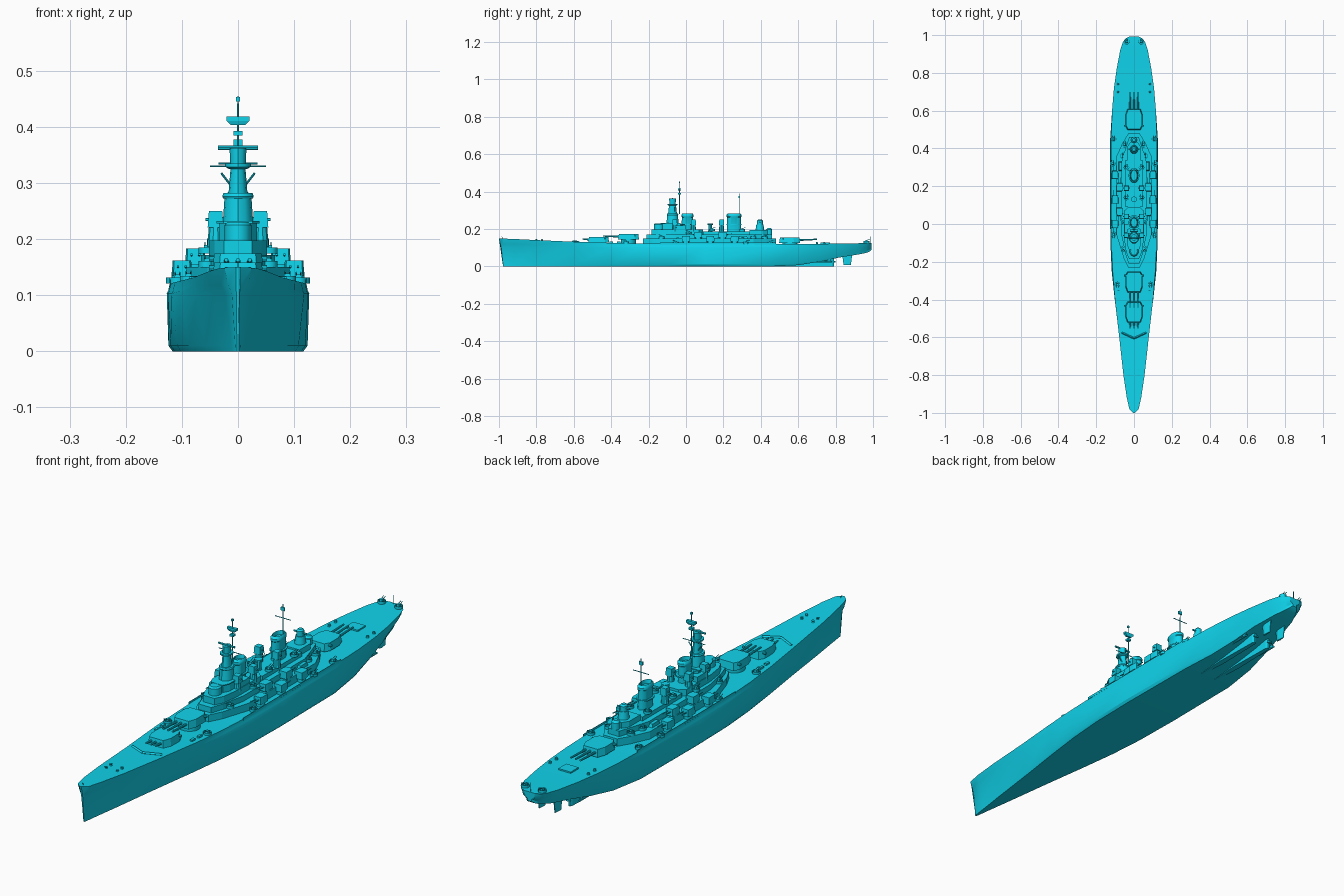
import bpy, bmesh, math
from mathutils import Vector, Matrix

# Single teal finish
teal = bpy.data.materials.new("teal_paint")
teal.diffuse_color = (.005, .66, .84, 1)


def finish(name, bm, smooth=None):
    bmesh.ops.recalc_face_normals(bm, faces=bm.faces)
    me = bpy.data.meshes.new(name)
    bm.to_mesh(me)
    bm.free()
    me.materials.append(teal)
    ob = bpy.data.objects.new(name, me)
    bpy.context.collection.objects.link(ob)
    if smooth:
        bpy.ops.object.select_all(action='DESELECT')
        ob.select_set(True)
        bpy.context.view_layer.objects.active = ob
        bpy.ops.object.shade_smooth_by_angle(angle=math.radians(smooth))
    return ob


def prism(name, half, z0, z1, x=0, y=0, top=1.0, flip=1):
    """Symmetric plan outline given as (half width, y), extruded with taper."""
    plan = [(w, v * flip) for w, v in half] + [(-w, v * flip) for w, v in reversed(half)]
    bm = bmesh.new()
    lo = [bm.verts.new((x + a, y + b, z0)) for a, b in plan]
    hi = [bm.verts.new((x + a * top, y + b * top, z1)) for a, b in plan]
    n = len(plan)
    bm.faces.new(lo)
    bm.faces.new(hi)
    for i in range(n):
        bm.faces.new((lo[i], lo[(i + 1) % n], hi[(i + 1) % n], hi[i]))
    return finish(name, bm)


def box(name, x, y, z0, z1, w, l, top=1.0):
    return prism(name, [(w / 2, -l / 2), (w / 2, l / 2)], z0, z1, x, y, top)


def lathe(name, prof, x, y, z, sy=1.0, seg=16):
    bm = bmesh.new()
    rings = [[bm.verts.new((x + r * math.cos(a), y + sy * r * math.sin(a), z + h))
              for a in (2 * math.pi * i / seg for i in range(seg))] for r, h in prof]
    for a, b in zip(rings, rings[1:]):
        for i in range(seg):
            j = (i + 1) % seg
            bm.faces.new((a[i], a[j], b[j], b[i]))
    bm.faces.new(rings[0])
    bm.faces.new(rings[-1])
    return finish(name, bm, 35)


def rod(name, a, b, r, r2=None, seg=8):
    a, b = Vector(a), Vector(b)
    rot = (b - a).to_track_quat('Z', 'Y').to_matrix().to_4x4()
    bm = bmesh.new()
    bmesh.ops.create_cone(bm, cap_ends=True, segments=seg, radius1=r, radius2=r2 or r,
                          depth=(b - a).length, matrix=Matrix.Translation((a + b) / 2) @ rot)
    return finish(name, bm, 35)


# Hull stations: y, deck half width, deck z, half width at z .105, bilge half width, keel z
stations = [(-.978, .004, .150, .003, .002, 0), (-.97, .024, .149, .011, .005, 0),
            (-.92, .038, .147, .023, .012, 0), (-.8, .056, .141, .044, .030, 0),
            (-.6, .078, .132, .073, .058, 0), (-.4, .101, .126, .102, .088, 0),
            (-.25, .113, .123, .118, .108, 0), (-.1, .120, .121, .125, .120, 0),
            (.1, .122, .120, .127, .124, 0), (.45, .121, .120, .126, .121, 0),
            (.6, .116, .120, .116, .104, .007), (.72, .106, .121, .104, .085, .026),
            (.82, .092, .122, .089, .070, .048), (.92, .073, .124, .067, .048, .064),
            (.965, .058, .125, .049, .030, .073), (.982, .045, .125, .036, .020, .080),
            (.992, .025, .125, .020, .010, .088)]
bm = bmesh.new()
rings = []
for k, (y, wd, zd, wm, wb, zk) in enumerate(stations):
    zm = .108 if wm > wd else .118
    half = [(wb * .94, zk), (wb, zk + .01), (wm, .103), ((wd + wm) / 2, zm), (wd, zd)]
    pts = [(0, zk)] + half + [(0, zd)] + [(-w, z) for w, z in reversed(half)]
    rake = -.022 if k == 0 else (-.012 if k == 1 else 0)
    rings.append([bm.verts.new((w, y + rake * (z / .15) ** 2, z)) for w, z in pts])
for a, b in zip(rings, rings[1:]):
    for i in range(len(a)):
        j = (i + 1) % len(a)
        bm.faces.new((a[i], a[j], b[j], b[i]))
bm.faces.new(rings[0])
bm.faces.new(rings[-1])
finish("hull", bm, 30)

# Skegs, rudders and propeller shafts
for s in (1, -1):
    prism("skeg", [(.004, -.24), (.012, -.1), (.008, .09), (.003, .1)], 0, .055, s * .035, .69)
    prism("rudder", [(.002, -.028), (.006, -.01), (.002, .028)], .075, .008, s * .035, .862, .7)
    rod("propeller_shaft", (s * .07, .6, .025), (s * .07, .78, .025), .004)
    box("shaft_strut", s * .07, .765, .025, .06, .004, .015)
    lathe("propeller_hub", [(.012, 0), (.012, .006)], s * .035, .795, .022, .4, 10)

# Stepped deckhouses
prism("main_deckhouse", [(.03, -.23), (.055, -.18), (.092, -.06), (.092, .36), (.06, .43), (.03, .48)],
      .115, .150)
prism("upper_deckhouse", [(.028, -.21), (.045, -.16), (.066, -.06), (.066, .33), (.045, .40), (.025, .46)],
      .150, .172)
prism("bridge_deck", [(.025, -.185), (.042, -.15), (.052, -.08), (.052, .07), (.03, .09)], .172, .198)
prism("mid_deckhouse", [(.045, .09), (.045, .34)], .172, .188)
prism("aft_deckhouse", [(.035, .34), (.035, .41), (.018, .435)], .172, .195)


# Main gun turrets
def main_turret(y, z, flip, reach):
    lathe("barbette", [(.040, 0), (.040, z - .11)], 0, y, .11, seg=24)
    prism("main_turret", [(.034, -.055), (.046, -.022), (.046, .035), (.034, .057)],
          z, z + .030, 0, y, .92, flip)
    for x in (-.021, 0, .021):
        rod("main_gun", (x, y - flip * .045, z + .015), (x, y - flip * reach, z + .019), .005, .0036, 10)
    rod("rangefinder", (-.052, y + flip * .035, z + .021), (.052, y + flip * .035, z + .021), .005)


main_turret(-.468, .128, 1, .085)
main_turret(-.308, .144, 1, .135)
main_turret(.555, .126, -1, .145)


def gun_tub(x, y, z, r=.015, d=1):
    lathe("gun_tub", [(r, 0), (r, .011), (r * .88, .011), (r * .88, .003)], x, y, z, seg=12)
    box("gun_mount", x, y, z + .003, z + .016, r * .9, r * .9, .8)
    for o in (-.004, .004):
        rod("light_gun", (x + o, y, z + .014), (x + o, y + d * r * 1.2, z + .020), .0013, seg=6)


# Secondary turrets, gun tubs and deck fittings on both sides
for s in (1, -1):
    for x, y, z in ((.100, 0, .131), (.076, .065, .152), (.100, .13, .131), (.076, .195, .152), (.100, .26, .131)):
        d = -1 if y < .1 else 1
        lathe("secondary_base", [(.017, -.014), (.017, .003)], s * x, y, z, seg=14)
        prism("secondary_turret", [(.015, -.022), (.018, -.008), (.018, .022)], z + .003, z + .031,
              s * x, y, .92, -d)
        for o in (-.007, .007):
            rod("secondary_gun", (s * x + o, y, z + .018), (s * x + o, y + d * .05, z + .021), .0022, seg=6)
    for x, y, z, d in ((.108, .45, .121, 1), (.113, .32, .121, 1), (.108, -.055, .121, -1),
                       (.055, -.13, .150, -1), (.058, .36, .150, 1), (.04, .14, .190, 1),
                       (.04, .30, .188, 1), (.055, .015, .174, -1), (.038, .965, .126, 1),
                       (.088, -.32, .123, -1), (.05, .42, .15, 1)):
        gun_tub(s * x, y, z, .015, d)
    for y in (-.06, .04, .19):
        lathe("director_base", [(.015, 0), (.012, .035)], s * .040, y, .186, seg=10)
        box("side_director", s * .040, y, .221, .250, .028, .028, .85)
        rod("director_scope", (s * .040 - .018, y, .235), (s * .040 + .018, y, .235), .003, seg=6)
    for y in (.70, .74):
        lathe("deck_gun", [(.006, 0), (.004, .010)], s * .085, y, .120, seg=8)
    for y in (-.36, -.4):
        box("deck_locker", s * (.085 + .06 * (y + .3)), y, .12, .133, .01, .02)
    for y in (-.77, -.8):
        lathe("capstan", [(.006, 0), (.004, .005), (.006, .009)], s * .025, y, .138, seg=10)
    rod("breakwater", (0, -.605, .134), (s * .065, -.575, .132), .005, seg=4)
    box("ship_boat", s * .072, .305, .150, .163, .018, .05, .8)
    box("deck_edge_rail", s * .1205, .17, .118, .128, .002, .62)

# Conning tower and forward tower
lathe("conning_tower", [(.024, 0), (.024, .03), (.018, .036)], 0, -.145, .195, 1.1, 14)
prism("bridge", [(.022, -.125), (.034, -.10), (.034, -.03), (.022, -.02)], .198, .228)
prism("bridge_roof", [(.026, -.135), (.038, -.11), (.038, -.03)], .228, .232)
lathe("tower_lower", [(.027, 0), (.024, .045)], 0, -.072, .230, 1.2, 12)
lathe("tower_platform", [(.026, 0), (.028, .004), (.026, .010)], 0, -.072, .272, 1.1, 12)
lathe("tower_upper", [(.017, 0), (.013, .05)], 0, -.072, .280, 1.4, 12)
lathe("lookout_platform", [(.016, 0), (.023, .004), (.023, .010)], 0, -.072, .325, 1.2, 12)
lathe("fire_control_top", [(.014, 0), (.015, .028)], 0, -.072, .334, 1.2, 12)
rod("main_rangefinder", (-.036, -.072, .363), (.036, -.072, .363), .004)
rod("signal_yard", (-.050, -.05, .330), (.050, -.05, .330), .0016)
for s in (1, -1):
    rod("yard_brace", (s * .012, -.06, .295), (s * .03, -.06, .318), .002)
rod("foremast", (0, -.035, .28), (0, -.035, .455), .003, .0012)
prism("radar_antenna", [(.012, -.004), (.012, .004)], .403, .411, 0, -.035, 1.7)
box("radar_screen", 0, -.035, .411, .419, .041, .012)
box("small_antenna", 0, -.035, .385, .393, .016, .016)
box("mast_light", 0, -.035, .445, .453, .007, .007)
prism("bridge_wing", [(.05, -.06), (.05, .0)], .198, .219)

# Funnels with hollow caps
for y, sy in ((.008, 1.45), (.257, 1.75)):
    lathe("funnel", [(.022, 0), (.021, .085), (.023, .088), (.023, .098), (.018, .106), (.016, .09)],
          0, y, .178, sy, 20)
    lathe("funnel_platform", [(.029, 0), (.029, .005)], 0, y, .222, 1.4, 16)

# Mainmast on the aft funnel
rod("mainmast", (0, .285, .27), (0, .285, .39), .0025, .0012)
rod("mainmast_yard", (-.035, .285, .335), (.035, .285, .335), .0016)
box("mainmast_radar", 0, .285, .365, .378, .016, .006)

# Aft director tower
lathe("aft_tower", [(.022, 0), (.017, .035)], 0, .395, .19, 1.1, 12)
lathe("aft_director", [(.014, 0), (.014, .022), (.008, .028)], 0, .395, .223, 1.1, 12)
rod("aft_rangefinder", (-.028, .395, .236), (.028, .395, .236), .0035)
lathe("aft_lower_director", [(.016, 0), (.016, .028), (.009, .036)], 0, .445, .170, 1, 12)
lathe("mid_searchlight_post", [(.012, 0), (.010, .035), (.015, .037), (.015, .045)], 0, .13, .186, 1, 10)

# Stern hatch and staffs
box("aircraft_hatch", 0, .745, .118, .127, .055, .05)
rod("stern_staff", (0, .985, .12), (0, .985, .160), .0012)
rod("bow_staff", (0, -.98, .148), (0, -.985, .160), .0012)
